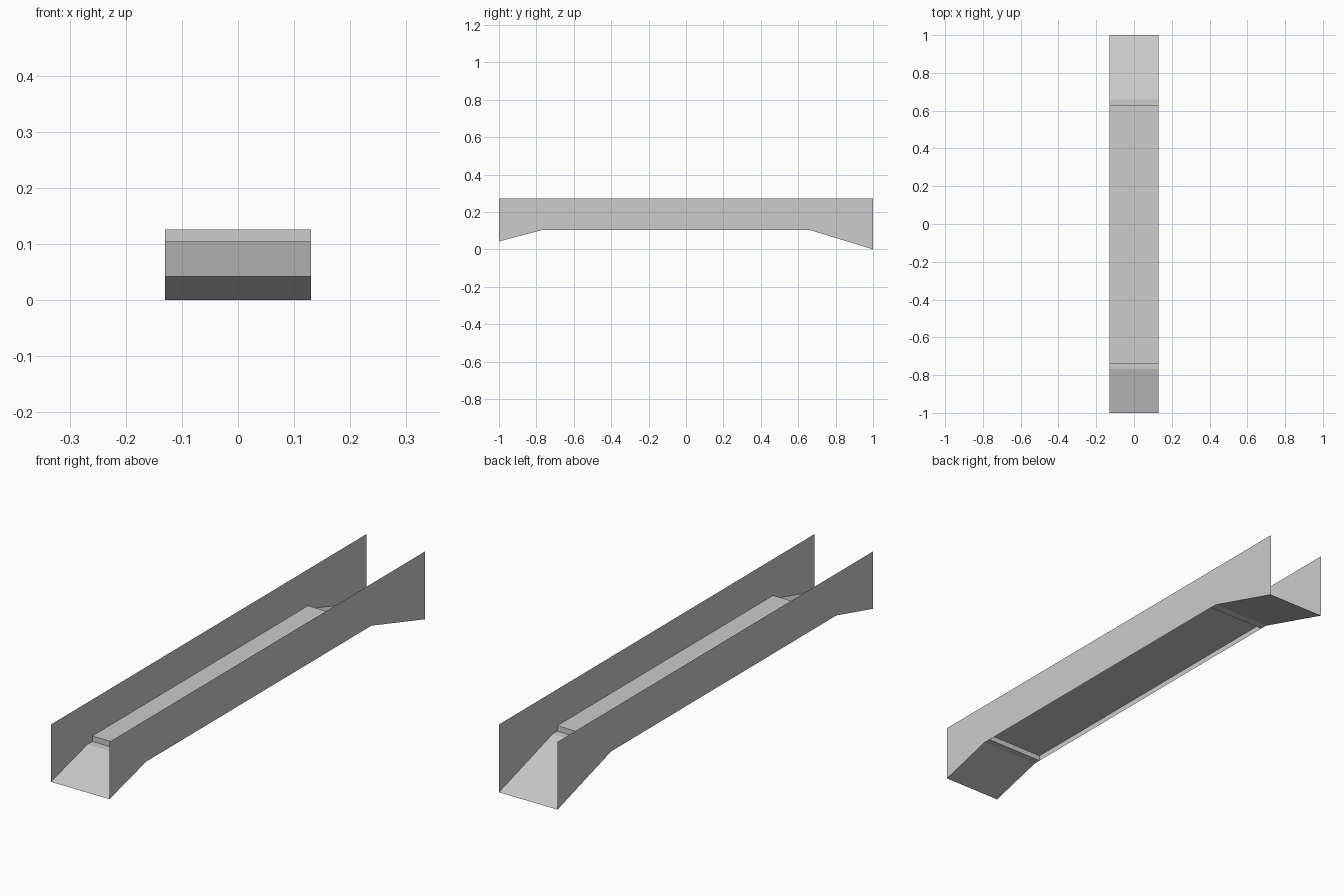
import bpy
import bmesh

if "Cube" in bpy.data.objects:
    bpy.data.objects.remove(bpy.data.objects["Cube"], do_unlink=True)

HALF_WIDTH = 0.13
TOP = 0.272
MARGIN = 0.03       # floor border around the raised panel
RAISE = 0.022       # height of the raised panel

# Underside profile (y, z), front ramp to back ramp
PROFILE = [(-1.0, 0.042), (-0.768, 0.104), (0.66, 0.104), (1.0, 0.0)]

grey = bpy.data.materials.new("plain grey")
grey.use_nodes = True
colour = (0.604, 0.604, 0.604, 1.0)
grey.diffuse_color = colour
grey.node_tree.nodes["Principled BSDF"].inputs["Base Color"].default_value = colour


def add_object(name, bm):
    mesh = bpy.data.meshes.new(name)
    bm.normal_update()
    bm.to_mesh(mesh)
    bm.free()
    mesh.materials.append(grey)
    obj = bpy.data.objects.new(name, mesh)
    bpy.context.collection.objects.link(obj)
    return obj


# Floor: ramps at both ends and a level deck between them
bm = bmesh.new()
rows = [[bm.verts.new((x, y, z)) for x in (-HALF_WIDTH, HALF_WIDTH)]
        for y, z in PROFILE]
strips = [bm.faces.new((a[0], a[1], b[1], b[0])) for a, b in zip(rows, rows[1:])]
bm.normal_update()

# Raised panel, hollow underneath
deck = strips[1]
bmesh.ops.inset_region(bm, faces=[deck], thickness=MARGIN, use_even_offset=True)
panel = bmesh.ops.extrude_discrete_faces(bm, faces=[deck])["faces"][0]
bmesh.ops.translate(bm, verts=panel.verts, vec=(0, 0, RAISE))
add_object("floor_with_raised_panel", bm)

# Thin side walls, from the floor profile up to a level top edge
for name, side in (("left_wall", 1), ("right_wall", -1)):
    bm = bmesh.new()
    x = side * HALF_WIDTH
    low = [bm.verts.new((x, y, z)) for y, z in PROFILE]
    high = [bm.verts.new((x, y, TOP)) for y in (PROFILE[-1][0], PROFILE[0][0])]
    wall = bm.faces.new(low + high)
    bm.normal_update()
    if wall.normal.x * side < 0:
        wall.normal_flip()
    add_object(name, bm)
